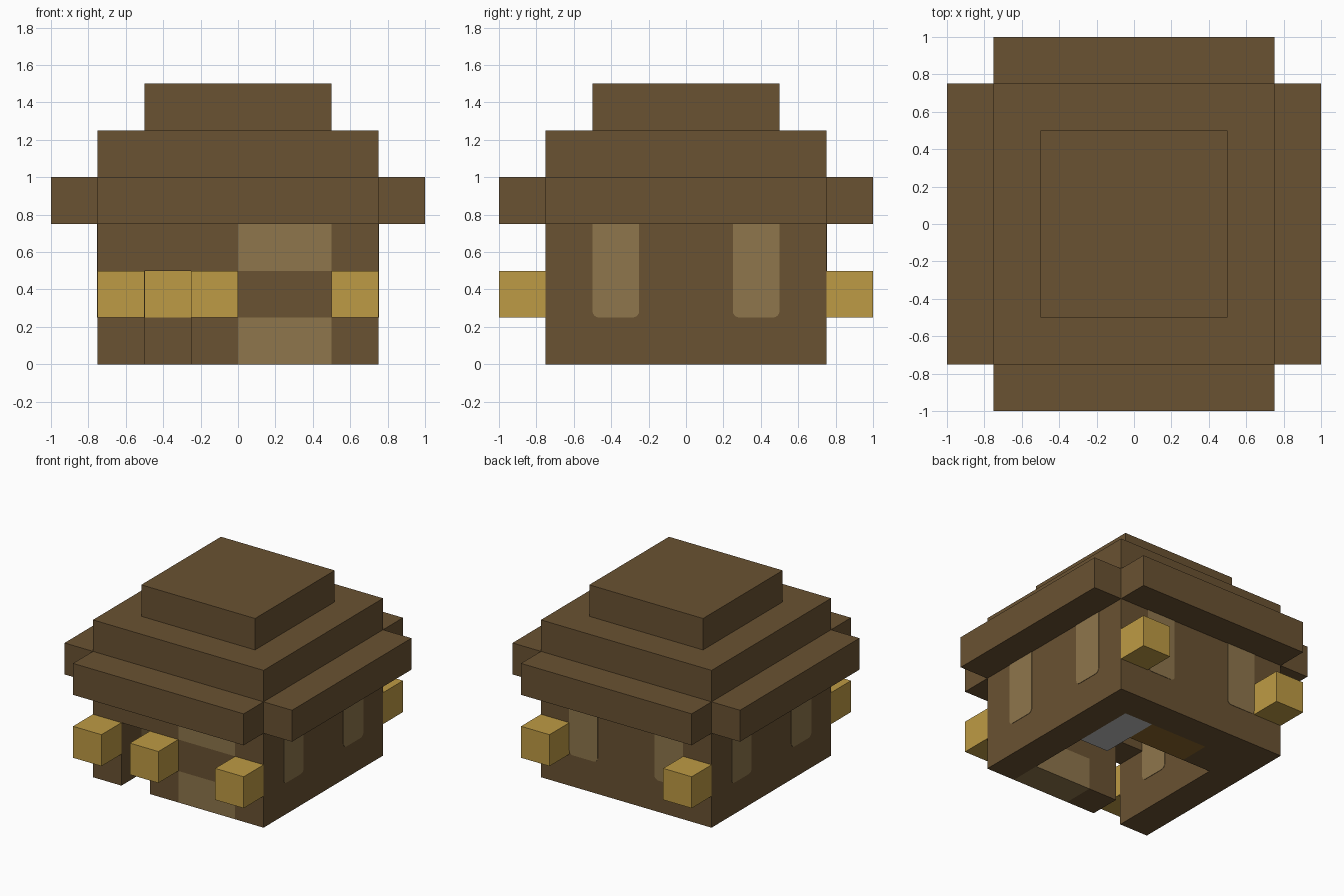
import bpy
import bmesh
import math
from mathutils import Matrix, Vector

cube = bpy.data.objects.get("Cube")
if cube:
    bpy.data.objects.remove(cube, do_unlink=True)

U = 0.25  # one building block


def material(name, rgb):
    m = bpy.data.materials.new(name)
    m.use_nodes = True
    color = (*rgb, 1)
    m.diffuse_color = color
    bsdf = next(n for n in m.node_tree.nodes if n.type == "BSDF_PRINCIPLED")
    bsdf.inputs["Base Color"].default_value = color
    return m


brown = material("dark wood", (0.144, 0.085, 0.032))
tan = material("pale wood", (0.271, 0.181, 0.072))
gold = material("lamp gold", (0.515, 0.328, 0.058))
grey = material("stone grey", (0.51, 0.51, 0.51))
amber = material("chest amber", (0.254, 0.133, 0.023))


def finish(name, bm, mat):
    mesh = bpy.data.meshes.new(name)
    bmesh.ops.recalc_face_normals(bm, faces=bm.faces)
    bm.to_mesh(mesh)
    bm.free()
    mesh.materials.append(mat)
    obj = bpy.data.objects.new(name, mesh)
    bpy.context.collection.objects.link(obj)
    return obj


def blocks(name, mat, *boxes):
    """Boxes given as low and high corners, counted in blocks."""
    bm = bmesh.new()
    for low, high in boxes:
        a, b = Vector(low) * U, Vector(high) * U
        place = Matrix.Translation((a + b) / 2) @ Matrix.Diagonal((*(b - a), 1))
        bmesh.ops.create_cube(bm, size=1, matrix=place)
    return finish(name, bm, mat)


# Walls, with a doorway in the front
blocks("side_walls", brown, ((-3, -3, 0), (-2, 3, 3)), ((2, -3, 0), (3, 3, 3)))
blocks("back_wall", brown, ((-2, 2, 0), (2, 3, 3)))
blocks("front_wall", brown, ((-1, -3, 0), (0, -2, 3)), ((0, -3, 1), (2, -2, 2)))
blocks("door_lintel", brown, ((-2, -3, 2), (-1, -2, 3)))
blocks("front_panels", tan, ((0, -3, 0), (2, -2, 1)), ((0, -3, 2), (2, -2, 3)))

# Stepped roof
blocks("roof_base", brown, ((-3, -3, 3), (3, 3, 5)))
blocks("roof_top", brown, ((-2, -2, 5), (2, 2, 6)))
for name, low, high in (("front_eave", (-3, -4, 3), (3, -3, 4)),
                        ("back_eave", (-3, 3, 3), (3, 4, 4)),
                        ("left_eave", (3, -3, 3), (4, 3, 4)),
                        ("right_eave", (-4, -3, 3), (-3, 3, 4))):
    blocks(name, brown, (low, high))

# Lamps on the outer walls
for side, y, columns in (("front", -4, (-3, -1, 2)), ("back", 3, (-3, 2))):
    for i, x in enumerate(columns):
        blocks(f"{side}_lamp_{i + 1}", gold, ((x, y, 1), (x + 1, y + 1, 2)))

# Furniture
blocks("lamp_stand", brown, ((-2, 1, 0), (-1, 2, 1)))
blocks("indoor_lamp", gold, ((-2, 1, 1), (-1, 2, 2)))
blocks("bed", grey, ((1, 0, 0), (2, 2, 1)))
blocks("chest", amber, ((-1, 1, 0), (1, 2, 1)))


def window_strip(name, offset, angle):
    """Tall strip with rounded lower corners, set through a wall."""
    r, proud = 0.035, 0.003
    profile = [(-U / 2, 3 * U), (U / 2, 3 * U)]
    for sign, start in ((1, 0), (-1, -90)):
        for k in range(5):
            t = math.radians(start - k * 22.5)
            profile.append((sign * (U / 2 - r) + r * math.cos(t),
                            U + r + r * math.sin(t)))
    bm = bmesh.new()
    face = bm.faces.new([bm.verts.new((offset + u, 2 * U - proud, z))
                         for u, z in profile])
    out = bmesh.ops.extrude_face_region(bm, geom=[face])
    verts = [v for v in out["geom"] if isinstance(v, bmesh.types.BMVert)]
    bmesh.ops.translate(bm, verts=verts, vec=(0, U + 2 * proud, 0))
    bmesh.ops.rotate(bm, verts=bm.verts, cent=(0, 0, 0),
                     matrix=Matrix.Rotation(math.radians(angle), 3, "Z"))
    finish(name, bm, tan)


# Strips on the back and both sides
for wall, angle in (("back", 0), ("right", 90), ("left", -90)):
    for i, offset in enumerate((-1.5 * U, 1.5 * U)):
        window_strip(f"{wall}_window_strip_{i + 1}", offset, angle)
